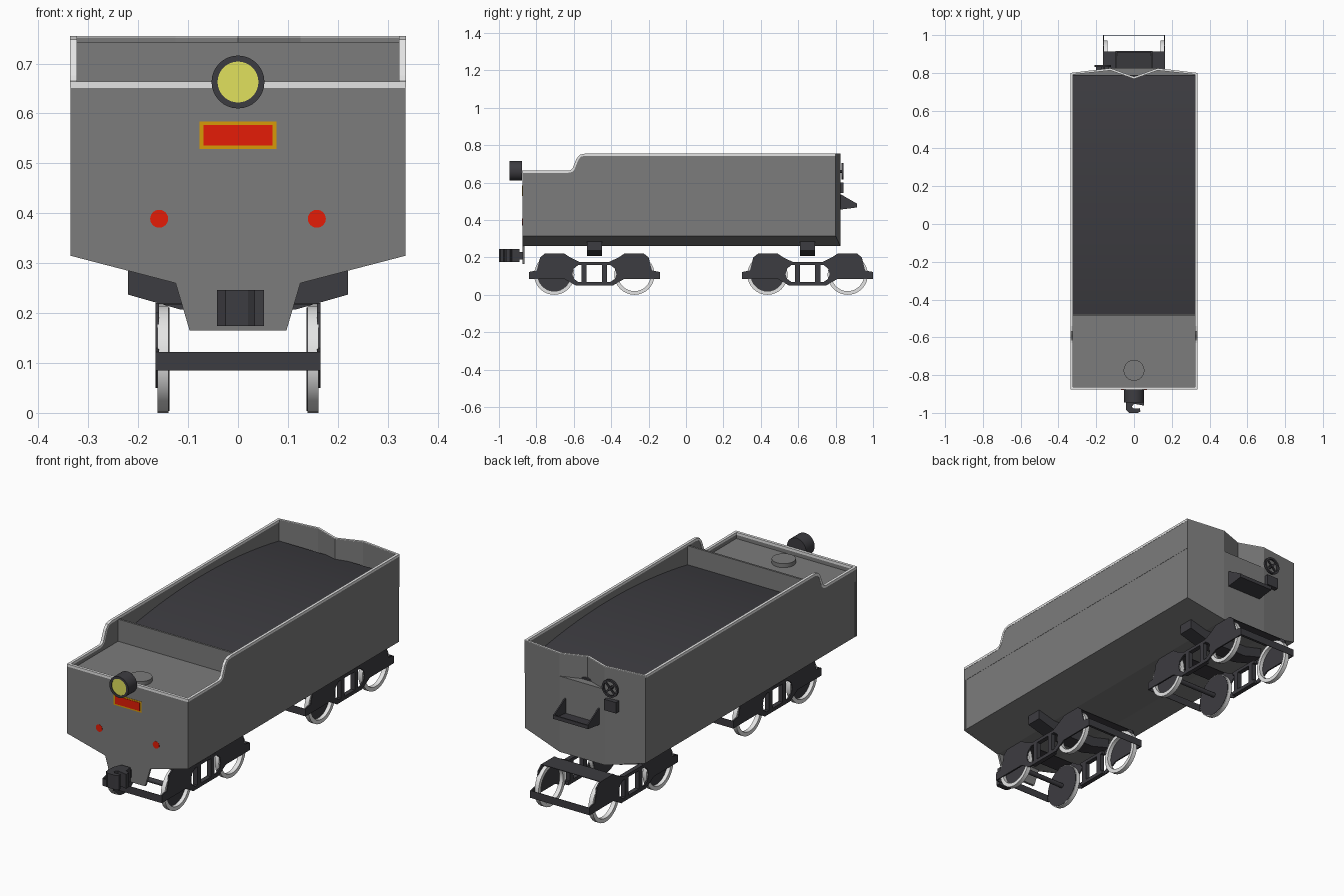
import bpy, bmesh, math
from mathutils import Vector

if "Cube" in bpy.data.objects:
    bpy.data.objects.remove(bpy.data.objects["Cube"])


def material(name, r, g, b):
    m = bpy.data.materials.new(name)
    m.diffuse_color = (r, g, b, 1)
    m.use_nodes = True
    m.node_tree.nodes["Principled BSDF"].inputs["Base Color"].default_value = m.diffuse_color
    return m


GREY = material("body_grey", 0.2, 0.2, 0.2)
DARK = material("dark_iron", 0.046, 0.045, 0.052)
LIGHT = material("light_steel", 0.78, 0.78, 0.78)
YELLOW = material("lamp_yellow", 0.75, 0.75, 0.11)
RED = material("red", 0.78, 0.012, 0.002)
GOLD = material("gold", 0.68, 0.32, 0.002)
smooth = []


def mesh_object(name, bm, mat):
    bmesh.ops.recalc_face_normals(bm, faces=bm.faces)
    me = bpy.data.meshes.new(name)
    bm.to_mesh(me)
    bm.free()
    me.materials.append(mat)
    ob = bpy.data.objects.new(name, me)
    bpy.context.collection.objects.link(ob)
    return ob


def place(axis, p, d):
    """2D profile point p at depth d along an axis."""
    return {"x": (d, p[0], p[1]), "y": (p[0], d, p[1]), "z": (p[0], p[1], d)}[axis]


def prism(name, pts, axis, a, b, mat):
    bm = bmesh.new()
    lo = [bm.verts.new(place(axis, p, a)) for p in pts]
    hi = [bm.verts.new(place(axis, p, b)) for p in pts]
    bm.faces.new(lo)
    bm.faces.new(hi)
    for i in range(len(pts)):
        j = (i + 1) % len(pts)
        bm.faces.new((lo[i], lo[j], hi[j], hi[i]))
    return mesh_object(name, bm, mat)


def box(name, x0, x1, y0, y1, z0, z1, mat):
    return prism(name, [(x0, y0), (x1, y0), (x1, y1), (x0, y1)], "z", z0, z1, mat)


def circle(c, r, n):
    return [(c[0] + r * math.cos(2 * math.pi * i / n), c[1] + r * math.sin(2 * math.pi * i / n)) for i in range(n)]


def disc(name, c, r, axis, a, b, mat, n=32):
    ob = prism(name, circle(c, r, n), axis, a, b, mat)
    smooth.append(ob)
    return ob


def ring(name, c, r_out, r_in, axis, a, b, mat, n=32):
    bm = bmesh.new()
    loops = [[bm.verts.new(place(axis, p, d)) for p in circle(c, r, n)]
             for r, d in ((r_out, a), (r_out, b), (r_in, b), (r_in, a))]
    for k in range(4):
        p, q = loops[k], loops[(k + 1) % 4]
        for i in range(n):
            j = (i + 1) % n
            bm.faces.new((p[i], p[j], q[j], q[i]))
    ob = mesh_object(name, bm, mat)
    smooth.append(ob)
    return ob


def mirror_x(pts):
    """Right half outline, completed with its mirror image."""
    return pts + [(-x, v) for x, v in reversed(pts) if x]


# --- Tub: chamfered bottom, slightly bowed back ---
bm = bmesh.new()
section = mirror_x([(0.125, 0.6), (0.335, 0.6), (0.335, 0.315), (0.125, 0.26)])
front = [bm.verts.new((x, -0.87, z)) for x, z in section]
back = [bm.verts.new((x, 0.8 if abs(x) > 0.2 else 0.825, z)) for x, z in section]
for i in range(8):
    j = (i + 1) % 8
    bm.faces.new((front[i], front[j], back[j], back[i]))
bm.faces.new(front)
for quad in ((0, 1, 2, 3), (4, 5, 6, 7), (0, 3, 4, 7)):
    bm.faces.new([back[i] for i in quad])
mesh_object("tub", bm, GREY)

# --- Side walls with stepped top edge and rim ---
path = [(-0.875, 0.652), (-0.63, 0.652), (-0.61, 0.656), (-0.596, 0.67),
        (-0.575, 0.722), (-0.562, 0.738), (-0.54, 0.743), (0.8, 0.743)]
rim = []
for i, p in enumerate(path):
    t = Vector(path[min(i + 1, 7)]) - Vector(path[max(i - 1, 0)])
    if i in (0, 7):
        t = Vector((1, 0))
    t.normalize()
    rim.append((p[0] - t.y * 0.012, p[1] + t.x * 0.012))
for s, side in ((1, "right"), (-1, "left")):
    prism(side + "_wall", path + [(0.8, 0.59), (-0.87, 0.59)], "x", s * 0.325, s * 0.336, GREY)
    prism(side + "_rim", path + rim[::-1], "x", s * 0.323, s * 0.337, LIGHT)

# --- Front plate, deck, bulkhead and coal ---
prism("front_plate", mirror_x([(0.336, 0.652), (0.336, 0.315), (0.125, 0.26), (0.097, 0.165)]),
      "y", -0.875, -0.863, GREY)
box("front_rim", -0.336, 0.336, -0.876, -0.862, 0.651, 0.664, LIGHT)
box("deck", -0.325, 0.325, -0.865, -0.48, 0.59, 0.632, GREY)
box("bulkhead", -0.325, 0.325, -0.487, -0.477, 0.59, 0.743, GREY)
disc("water_hatch", (0, -0.775), 0.055, "z", 0.63, 0.652, GREY)
arc = [(-0.477 + 1.267 * i / 16, 0.648 + 0.06 * (1 - (i / 8 - 1) ** 2)) for i in range(17)]
smooth.append(prism("coal", arc + [(0.79, 0.595), (-0.477, 0.595)], "x", -0.326, 0.326, DARK))

# --- Rear wall with a V notch pressed in above the ledge ---
inner = [(-0.335, 0.79), (-0.125, 0.813), (0, 0.768), (0.125, 0.813), (0.335, 0.79)]
outer = [(0.335, 0.8), (0.125, 0.825), (0, 0.78), (-0.125, 0.825), (-0.335, 0.8)]
prism("rear_wall_lower", inner + [p for p in outer if p[0]], "z", 0.598, 0.64, GREY)
prism("rear_wall_upper", inner + outer, "z", 0.639, 0.752, GREY)
prism("rear_rim", inner + outer, "z", 0.752, 0.755, LIGHT)

# --- Coal chute at the rear ---
for s, side in ((1, "right"), (-1, "left")):
    prism("chute_side_" + side, [(0.82, 0.455), (0.915, 0.467), (0.915, 0.487), (0.84, 0.53), (0.82, 0.54)],
          "x", s * 0.09, s * 0.097, DARK)
prism("chute_floor", [(0.82, 0.455), (0.915, 0.467), (0.915, 0.474), (0.82, 0.462)], "x", -0.092, 0.092, DARK)
box("chute_lip", -0.092, 0.092, 0.908, 0.915, 0.468, 0.485, DARK)

# --- Brake handwheel and gear box ---
ring("handwheel", (-0.165, 0.66), 0.044, 0.035, "y", 0.832, 0.842, DARK, 24)
disc("handwheel_shaft", (-0.165, 0.66), 0.008, "y", 0.81, 0.843, DARK, 12)
for k, a in enumerate((math.pi / 4, -math.pi / 4)):
    d, n = Vector((math.cos(a), math.sin(a))) * 0.038, Vector((-math.sin(a), math.cos(a))) * 0.004
    c = Vector((-0.165, 0.66))
    prism("handwheel_spoke_%d" % k, [c + d + n, c - d + n, c - d - n, c + d - n], "y", 0.834, 0.84, DARK)
box("brake_box", -0.2, -0.135, 0.81, 0.842, 0.545, 0.6, DARK)

# --- Headlamp, marker lights and plate ---
disc("headlamp_body", (0, 0.663), 0.053, "y", -0.937, -0.876, DARK)
ring("headlamp_ring", (0, 0.663), 0.053, 0.041, "y", -0.945, -0.937, DARK)
disc("headlamp_lens", (0, 0.663), 0.041, "y", -0.942, -0.936, YELLOW)
for s, side in ((1, "right"), (-1, "left")):
    disc("marker_light_" + side, (s * 0.158, 0.389), 0.018, "y", -0.8765, -0.874, RED, 24)
box("plate_border", -0.077, 0.077, -0.8765, -0.874, 0.529, 0.584, GOLD)
box("plate_face", -0.069, 0.069, -0.878, -0.876, 0.536, 0.577, RED)

# --- Front coupler ---
prism("coupler", [(-0.025, -0.89), (0.025, -0.89), (0.03, -0.93), (0.052, -0.94), (0.052, -0.962), (0.035, -0.958),
                  (0, -0.952), (-0.012, -0.968), (0, -0.978), (0.03, -0.975), (0.034, -0.992), (0.02, -1.0),
                  (-0.025, -1.0), (-0.042, -0.985), (-0.042, -0.93)], "z", 0.174, 0.246, DARK)
box("coupler_shank", -0.02, 0.02, -0.9, -0.865, 0.188, 0.228, DARK)

# --- Bogies ---
half = [(0.35, 0.085), (0.35, 0.122), (0.308, 0.13), (0.29, 0.2), (0.265, 0.22), (0.16, 0.22), (0.13, 0.2),
        (0.08, 0.176), (0.03, 0.176), (0.03, 0.16), (0.085, 0.16), (0.11, 0.14), (0.118, 0.11), (0.11, 0.085),
        (0.085, 0.068), (0.03, 0.068), (0.03, 0.05), (0.1, 0.05), (0.16, 0.085)]
R = 0.1075
for cy, bogie in ((-0.49, "front"), (0.65, "rear")):
    for s, side in ((1, "right"), (-1, "left")):
        tag = bogie + "_" + side
        xa, xb = s * 0.158, s * 0.165
        # side frame: two humps joined by bars and posts
        for d in (1, -1):
            prism("%s_frame_hump_%d" % (tag, d), [(cy + d * y, z) for y, z in half], "x", xa, xb, DARK)
            post = [(cy + d * y, z) for y, z in ((0.041, 0.055), (0.068, 0.055), (0.068, 0.17), (0.041, 0.17))]
            prism("%s_frame_post_%d" % (tag, d), post, "x", s * 0.142, xb, DARK)
        for z, h, bar in ((0.05, 0.018, "lower"), (0.16, 0.016, "upper")):
            box("%s_%s_bar" % (tag, bar), s * 0.142, xb, cy - 0.08, cy + 0.08, z, z + h, DARK)
        # tyres on all wheels, solid discs on the leading pair
        for d in (-1, 1):
            ring("%s_tyre_%d" % (tag, d), (cy + d * 0.2145, R), R, 0.088, "x", s * 0.139, s * 0.161, LIGHT)
        disc(tag + "_wheel_disc", (cy - 0.2145, R), 0.104, "x", s * 0.137, s * 0.142, DARK)
    disc(bogie + "_axle", (cy - 0.2145, R), 0.012, "x", -0.14, 0.14, DARK, 12)
    for d in (-1, 1):
        y = cy + d * 0.2125
        box("%s_cross_plate_%d" % (bogie, d), -0.164, 0.164, y - 0.05, y + 0.05, 0.217, 0.22, DARK)
        y = cy + d * 0.349
        box("%s_end_beam_%d" % (bogie, d), -0.165, 0.165, y - 0.001, y + 0.001, 0.085, 0.122, DARK)
    # bolster carrying the tub
    prism(bogie + "_bolster", mirror_x([(0.22, 0.29), (0.22, 0.237), (0.115, 0.207)]),
          "y", cy - 0.04, cy + 0.04, DARK)

# --- Smooth the round parts ---
for ob in smooth:
    ob.select_set(True)
bpy.context.view_layer.objects.active = smooth[0]
bpy.ops.object.shade_smooth_by_angle(angle=math.radians(35))
